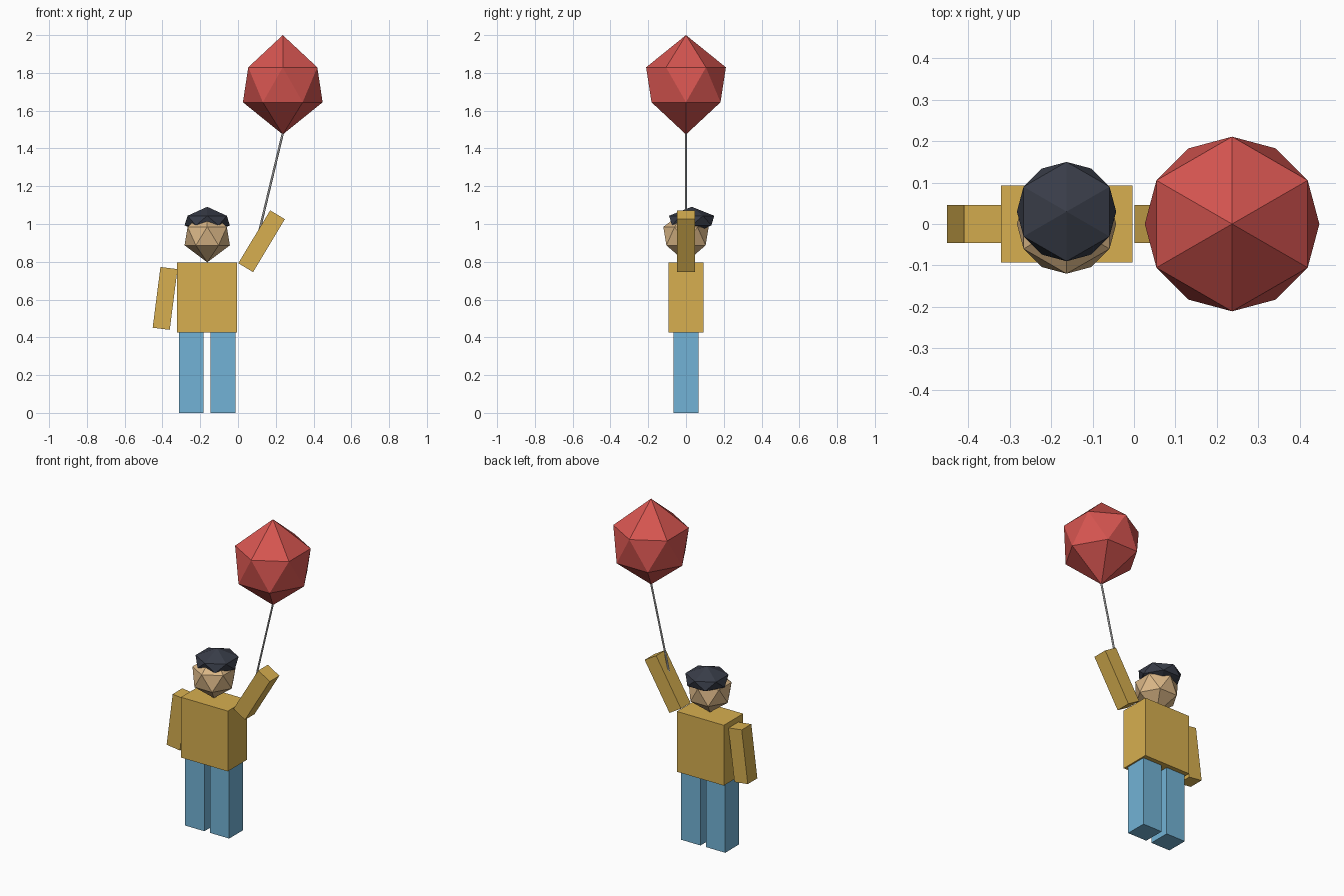
import bpy, bmesh
from math import sin, cos, pi, radians
from mathutils import Vector

if "Cube" in bpy.data.objects:
    bpy.data.objects.remove(bpy.data.objects["Cube"])


def material(name, rgb):
    m = bpy.data.materials.new(name)
    m.diffuse_color = (*rgb, 1)
    m.use_nodes = True
    m.node_tree.nodes["Principled BSDF"].inputs["Base Color"].default_value = m.diffuse_color
    return m


YELLOW = material("yellow", (0.68, 0.43, 0.08))
BLUE = material("blue", (0.17, 0.45, 0.67))
RED = material("red", (0.67, 0.09, 0.08))
SKIN = material("skin", (0.70, 0.47, 0.24))
DARK = material("dark", (0.04, 0.046, 0.065))


def finish(name, bm, loc, mat=None):
    bmesh.ops.recalc_face_normals(bm, faces=bm.faces)
    me = bpy.data.meshes.new(name)
    bm.to_mesh(me)
    bm.free()
    ob = bpy.data.objects.new(name, me)
    ob.location = loc
    if mat:
        me.materials.append(mat)
    bpy.context.collection.objects.link(ob)
    return ob


def box(name, loc, size, mat, tilt=0):
    bm = bmesh.new()
    bmesh.ops.create_cube(bm, size=1)
    bmesh.ops.scale(bm, vec=size, verts=bm.verts)
    ob = finish(name, bm, loc, mat)
    ob.rotation_euler.y = radians(tilt)
    return ob


def gem(name, loc, radius, half, ring_z, mat, n=6):
    """Low-poly ball: two poles and two rings twisted by half a step."""
    bm = bmesh.new()
    top = bm.verts.new((0, 0, half))
    bottom = bm.verts.new((0, 0, -half))

    def ring(z, shift):
        return [bm.verts.new((radius * cos(2 * pi * (i + shift) / n),
                              radius * sin(2 * pi * (i + shift) / n), z)) for i in range(n)]

    low, up = ring(-ring_z, 0), ring(ring_z, 0.5)
    for i in range(n):
        j = (i + 1) % n
        bm.faces.new((up[i], up[j], top))
        bm.faces.new((low[j], low[i], bottom))
        bm.faces.new((low[i], low[j], up[i]))
        bm.faces.new((low[j], up[j], up[i]))
    return finish(name, bm, loc, mat)


# Body
CX = -0.163
for side, name in ((-1, "right_leg"), (1, "left_leg")):
    box(name, (CX + side * 0.084, 0, 0.2125), (0.131, 0.132, 0.425), BLUE)
box("torso", (CX, 0, 0.61), (0.318, 0.187, 0.37), YELLOW)
box("lowered_arm", (-0.386, 0, 0.606), (0.091, 0.093, 0.324), YELLOW, 7.3)
box("raised_arm", (0.125, 0, 0.909), (0.091, 0.093, 0.327), YELLOW, 31)

# Head and hair
gem("head", (CX, 0, 0.936), 0.12, 0.139, 0.049, SKIN)
gem("hair", (CX, 0.03, 1.018), 0.12, 0.073, 0.0255, DARK)

# Balloon and string
gem("balloon", (0.237, 0, 1.737), 0.211, 0.263, 0.0925, RED)
start, end = Vector((0.105, 0, 0.93)), Vector((0.237, 0, 1.48))
bm = bmesh.new()
bmesh.ops.create_cone(bm, cap_ends=True, segments=6, radius1=0.006, radius2=0.006,
                      depth=(end - start).length)
string = finish("string", bm, (start + end) / 2)
string.rotation_euler = (end - start).to_track_quat('Z', 'Y').to_euler()
